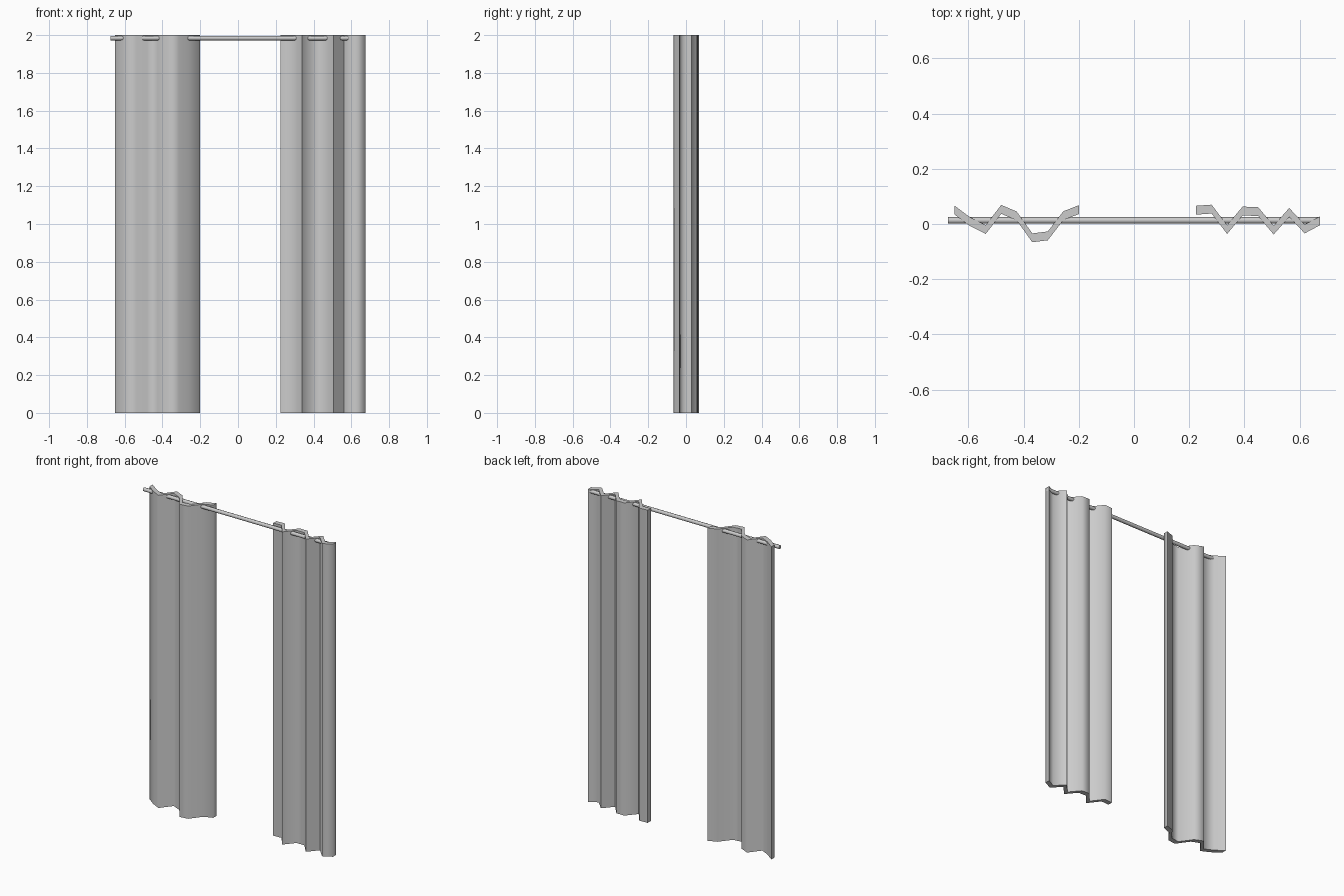
import bpy, bmesh, math

if "Cube" in bpy.data.objects:
    bpy.data.objects.remove(bpy.data.objects["Cube"])

THICK = 0.016  # half thickness of the cloth, front to back
HEIGHT = 2.0


def smooth(obj, angle):
    bpy.ops.object.select_all(action='DESELECT')
    obj.select_set(True)
    bpy.context.view_layer.objects.active = obj
    bpy.ops.object.shade_smooth_by_angle(angle=math.radians(angle))


def curtain(name, x0, x1, folds):
    """Extrude a folded ribbon, given by evenly spaced depths, up to the full height."""
    step = (x1 - x0) / (len(folds) - 1)
    bm = bmesh.new()
    front = [bm.verts.new((x0 + i * step, y - THICK, 0)) for i, y in enumerate(folds)]
    back = [bm.verts.new((x0 + i * step, y + THICK, 0)) for i, y in enumerate(folds)]
    strip = [bm.faces.new((front[i], front[i + 1], back[i + 1], back[i]))
             for i in range(len(folds) - 1)]
    ext = bmesh.ops.extrude_face_region(bm, geom=strip, use_keep_orig=True)
    top = [v for v in ext['geom'] if isinstance(v, bmesh.types.BMVert)]
    bmesh.ops.translate(bm, verts=top, vec=(0, 0, HEIGHT))
    bmesh.ops.recalc_face_normals(bm, faces=bm.faces)
    mesh = bpy.data.meshes.new(name)
    bm.to_mesh(mesh)
    bm.free()
    obj = bpy.data.objects.new(name, mesh)
    bpy.context.collection.objects.link(obj)
    smooth(obj, 85)
    return obj


# Pair of folded curtains
curtain("left_curtain", -0.65, -0.20,
        [0.05, 0.008, -0.02, 0.053, 0.029, -0.050, -0.043, 0.03, 0.052])
curtain("right_curtain", 0.225, 0.675,
        [0.05, 0.054, -0.02, 0.047, 0.045, -0.022, 0.042, -0.018, 0.012])

# Curtain rod
bpy.ops.mesh.primitive_cylinder_add(vertices=8, radius=0.012, depth=1.35,
                                    location=(0, 0.013, 1.984),
                                    rotation=(0, math.pi / 2, 0))
rod = bpy.context.object
rod.name = "curtain_rod"
smooth(rod, 50)
